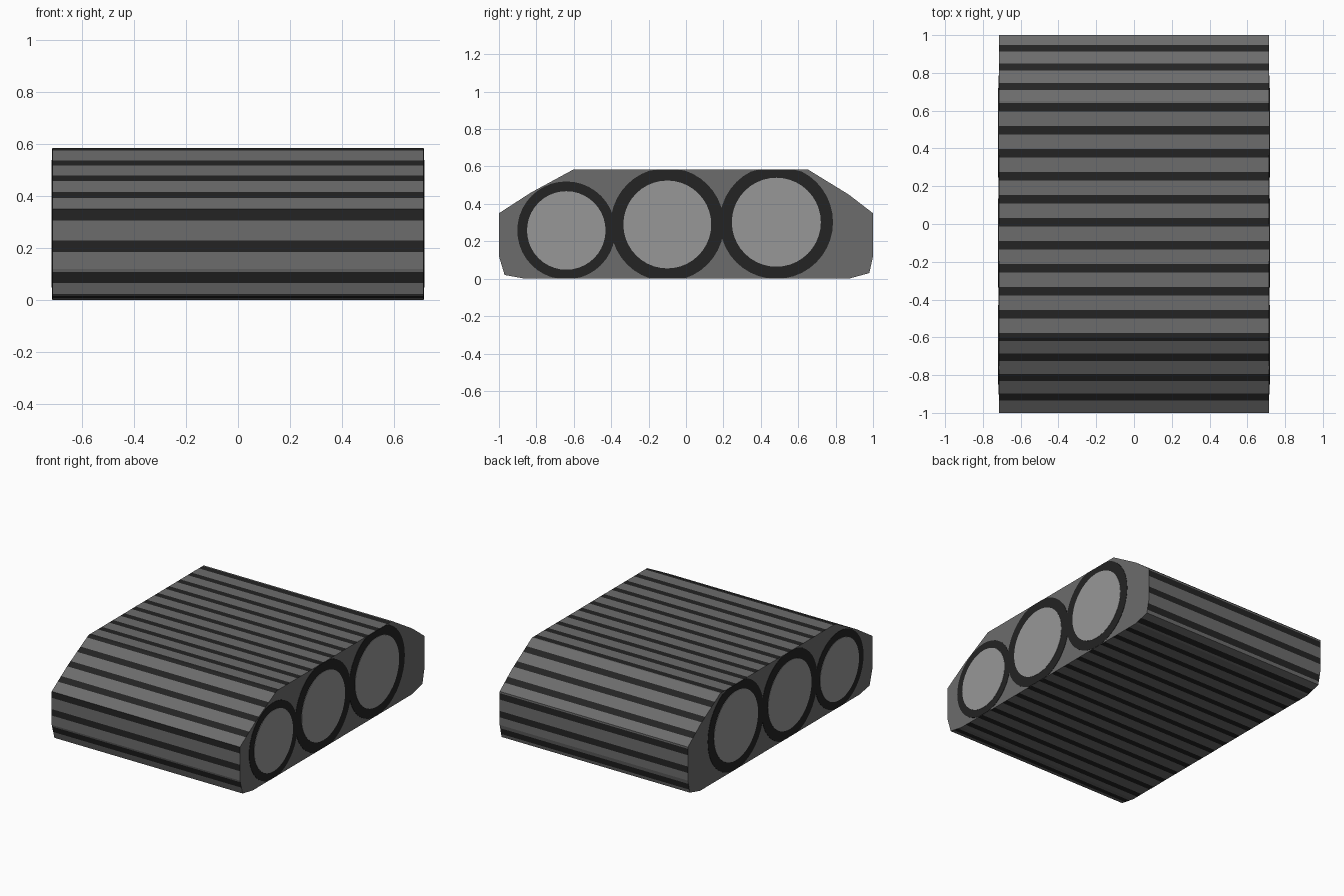
import bpy, bmesh, math
from mathutils import Vector

if "Cube" in bpy.data.objects:
    bpy.data.objects.remove(bpy.data.objects["Cube"])


def material(name, value):
    m = bpy.data.materials.new(name)
    m.diffuse_color = (value, value, value, 1)
    m.use_nodes = True
    m.node_tree.nodes["Principled BSDF"].inputs["Base Color"].default_value = m.diffuse_color
    return m


grey = material("tread grey", 0.15)
dark = material("rubber black", 0.017)
light = material("wheel light grey", 0.31)

HALF = 0.715   # half width of the body
# side profile (y, z), running over the top towards the front and back underneath
PROFILE = [Vector(p) for p in [
    (0.65, 0.585), (-0.6, 0.585), (-0.83, 0.46), (-1, 0.35), (-1, 0.12), (-0.97, 0.02),
    (-0.86, 0), (0.87, 0), (0.98, 0.03), (1, 0.12), (1, 0.35), (0.87, 0.45)]]
STRIPES, STRIPE_WIDTH, FIRST = 39, 0.044, 0.64


def make_object(name, bm, mats):
    bmesh.ops.recalc_face_normals(bm, faces=bm.faces)
    mesh = bpy.data.meshes.new(name)
    bm.to_mesh(mesh)
    bm.free()
    for m in mats:
        mesh.materials.append(m)
    ob = bpy.data.objects.new(name, mesh)
    bpy.context.collection.objects.link(ob)
    return ob


# tread body: profile cut at each stripe border, then extruded along x
starts, total = [], 0.0
for i, p in enumerate(PROFILE):
    starts.append(total)
    total += (PROFILE[(i + 1) % len(PROFILE)] - p).length
pitch = total / STRIPES


def point_at(s):
    i = max(k for k, st in enumerate(starts) if st <= s + 1e-9)
    a, b = PROFILE[i], PROFILE[(i + 1) % len(PROFILE)]
    return a + (b - a).normalized() * (s - starts[i])


cuts = list(starts)
for k in range(STRIPES):
    for side in (-1, 1):
        s = (FIRST + k * pitch + side * STRIPE_WIDTH / 2) % total
        if all(abs(s - c) > 0.001 for c in cuts):
            cuts.append(s)
cuts.sort()

bm = bmesh.new()
left, right = [[bm.verts.new((x, *point_at(s))) for s in cuts] for x in (-HALF, HALF)]
for i, s in enumerate(cuts):
    j = (i + 1) % len(cuts)
    f = bm.faces.new((left[i], left[j], right[j], right[i]))
    middle = (s + (cuts[j] if j else total)) / 2
    offset = (middle - FIRST + pitch / 2) % pitch - pitch / 2
    f.material_index = 1 if abs(offset) < STRIPE_WIDTH / 2 else 0
bm.faces.new(left)
bm.faces.new(right)
make_object("tread_body", bm, [grey, dark])


# wheels painted on both ends: thin dark tyre plate with a light hub plate
def plate(name, side, y, z, radius, depth, mat):
    bm = bmesh.new()
    rings = []
    for x in (side * (HALF - 0.002), side * (HALF + depth)):
        ring = []
        for k in range(40):
            a = 2 * math.pi * k / 40
            h = min(max(z + radius * math.sin(a), 0.001), 0.584)
            ring.append(bm.verts.new((x, y + radius * math.cos(a), h)))
        rings.append(ring)
        bm.faces.new(ring)
    for k in range(40):
        j = (k + 1) % 40
        bm.faces.new((rings[0][k], rings[0][j], rings[1][j], rings[1][k]))
    make_object(name, bm, [mat])


WHEELS = [("front", -0.64, 0.258, 0.262, 0.21),
          ("middle", -0.1, 0.29, 0.303, 0.235),
          ("rear", 0.483, 0.302, 0.303, 0.238)]
for side, label in ((-1, "left"), (1, "right")):
    for name, y, z, outer, inner in WHEELS:
        plate(f"{name}_tyre_{label}", side, y, z, outer, 0.002, dark)
        plate(f"{name}_hub_{label}", side, y, z, inner, 0.004, light)
